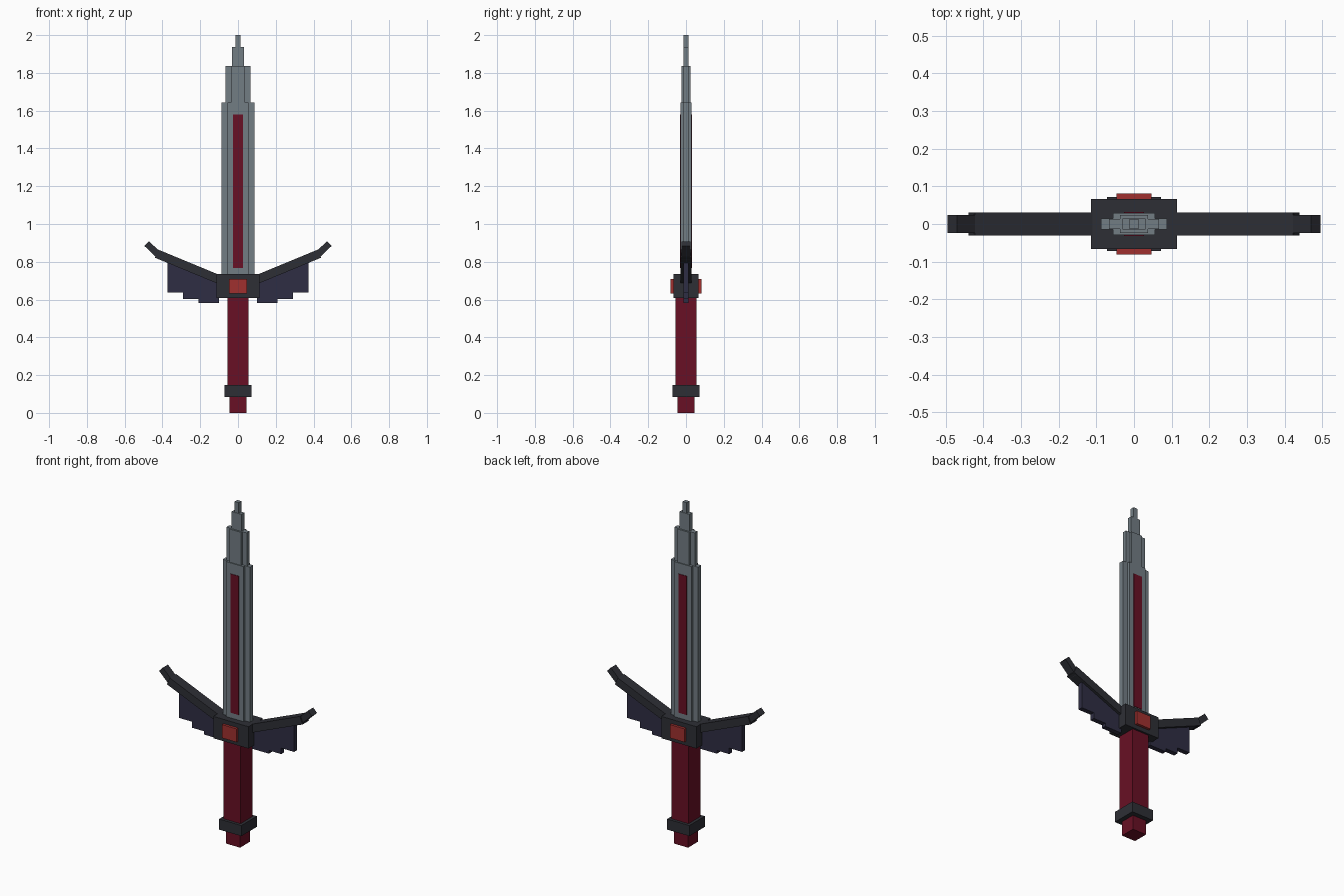
import bpy
import bmesh
from mathutils import Vector

old = bpy.data.objects.get("Cube")
if old:
    bpy.data.objects.remove(old, do_unlink=True)


def material(name, rgb):
    m = bpy.data.materials.new(name)
    m.use_nodes = True
    m.diffuse_color = (*rgb, 1)
    m.node_tree.nodes["Principled BSDF"].inputs["Base Color"].default_value = (*rgb, 1)
    return m


steel = material("steel grey", (0.17, 0.205, 0.23))
crimson = material("dark crimson", (0.14, 0.005, 0.018))
gem_red = material("gem red", (0.35, 0.03, 0.028))
charcoal = material("charcoal", (0.027, 0.028, 0.036))
indigo = material("dark indigo", (0.028, 0.027, 0.056))


def prism(name, outline, depth, mat):
    """Flat-sided solid: an (x, z) outline extruded to y = +-depth."""
    bm = bmesh.new()
    face = bm.faces.new([bm.verts.new((x, -depth, z)) for x, z in outline])
    ext = bmesh.ops.extrude_face_region(bm, geom=[face])
    moved = [v for v in ext["geom"] if isinstance(v, bmesh.types.BMVert)]
    bmesh.ops.translate(bm, verts=moved, vec=(0, 2 * depth, 0))
    bmesh.ops.recalc_face_normals(bm, faces=bm.faces)
    mesh = bpy.data.meshes.new(name)
    bm.to_mesh(mesh)
    bm.free()
    mesh.materials.append(mat)
    ob = bpy.data.objects.new(name, mesh)
    bpy.context.collection.objects.link(ob)
    return ob


def box(name, half_x, half_y, low, high, mat):
    outline = [(-half_x, low), (half_x, low), (half_x, high), (-half_x, high)]
    return prism(name, outline, half_y, mat)


def bar(name, start, end, width, depth, mat):
    """Tilted box running between two (x, z) points."""
    a, b = Vector(start), Vector(end)
    side = (b - a).normalized().orthogonal() * width / 2
    return prism(name, [a - side, b - side, b + side, a + side], depth, mat)


# Handle
box("pommel", 0.045, 0.045, 0, 0.09, crimson)
box("pommel_ring", 0.072, 0.072, 0.085, 0.147, charcoal)
box("grip", 0.055, 0.055, 0.14, 0.61, crimson)

# Guard block with a gem showing on both faces
box("guard_block", 0.114, 0.066, 0.607, 0.735, charcoal)
box("gem", 0.047, 0.081, 0.632, 0.71, gem_red)

# Stepped blade: thin edges around a thicker spine
box("blade_edge", 0.088, 0.015, 0.72, 1.643, steel)
box("blade_spine", 0.056, 0.029, 0.72, 1.643, steel)
box("upper_edge", 0.066, 0.013, 1.64, 1.837, steel)
box("upper_spine", 0.037, 0.024, 1.64, 1.837, steel)
box("blade_point", 0.031, 0.014, 1.83, 1.937, steel)
box("blade_tip", 0.013, 0.012, 1.93, 2.0, steel)
box("fuller", 0.027, 0.032, 0.767, 1.58, crimson)

# Wings, mirrored left and right
for name, s in (("left", 1), ("right", -1)):
    bar(name + "_wing_arm", (s * 0.09, 0.702), (s * 0.431, 0.843), 0.046, 0.03, charcoal)
    bar(name + "_wing_tip", (s * 0.41, 0.826), (s * 0.483, 0.896), 0.035, 0.024, charcoal)
    web = [(0.1, 0.583), (0.21, 0.583), (0.21, 0.602), (0.29, 0.602),
           (0.29, 0.637), (0.373, 0.637), (0.373, 0.815), (0.1, 0.702)]
    prism(name + "_wing_web", [(s * x, z) for x, z in web], 0.014, indigo)
